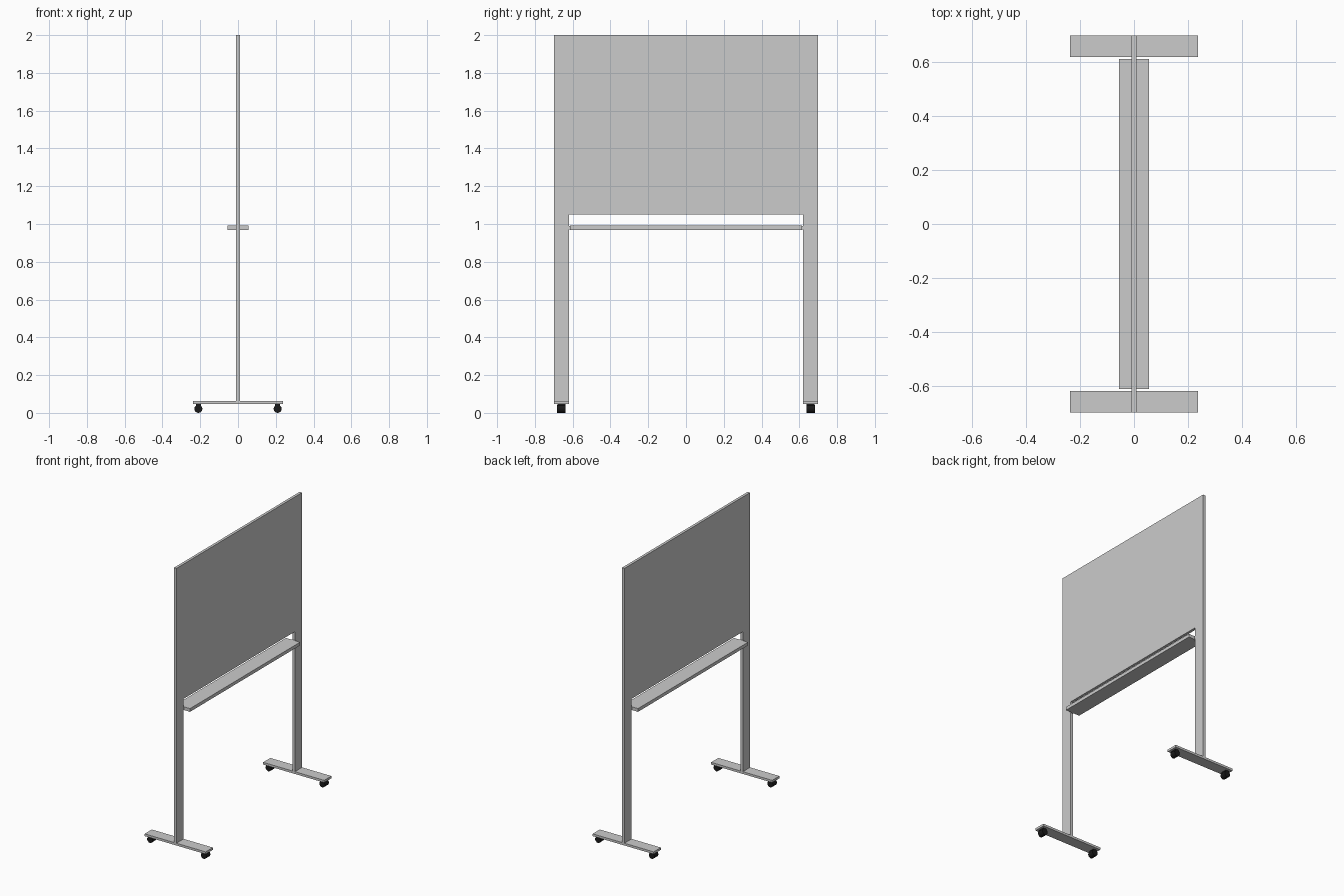
import bpy, math

if "Cube" in bpy.data.objects:
    bpy.data.objects.remove(bpy.data.objects["Cube"])


def material(name, rgb):
    m = bpy.data.materials.new(name)
    m.diffuse_color = (*rgb, 1)
    m.use_nodes = True
    m.node_tree.nodes["Principled BSDF"].inputs["Base Color"].default_value = m.diffuse_color
    return m


FRAME = material("frame_grey", (0.6, 0.6, 0.6))
BLACK = material("wheel_black", (0.01, 0.01, 0.01))
POST_Y = 0.66      # centre line of each post
THICK = 0.019      # thickness of posts and board


def box(name, x, y, z, mat=None):
    """Box from (min, max) ranges on each axis."""
    bpy.ops.mesh.primitive_cube_add(size=1, location=[sum(r) / 2 for r in (x, y, z)])
    ob = bpy.context.object
    ob.name = name
    ob.scale = [r[1] - r[0] for r in (x, y, z)]
    bpy.ops.object.transform_apply(location=False, rotation=False, scale=True)
    if mat:
        ob.data.materials.append(mat)
    return ob


slim = (-THICK / 2, THICK / 2)

# Writing board between the posts
box("board", slim, (-0.62, 0.62), (1.05, 2.0))

# Pen tray and the slim rail that joins it to the posts
box("tray", (-0.055, 0.055), (-0.613, 0.613), (0.968, 0.991), FRAME)
box("tray_rail", slim, (-0.62, 0.62), (0.97, 0.989), FRAME)

for side, s in (("left", -1), ("right", 1)):
    yc = s * POST_Y
    y = (yc - 0.04, yc + 0.04)
    # Upright and its foot
    box(f"{side}_post", slim, y, (0.063, 2.0), FRAME)
    box(f"{side}_foot", (-0.238, 0.238), y, (0.047, 0.063), FRAME)
    # Two casters under each foot
    for end, x in (("front", -0.21), ("back", 0.21)):
        box(f"{side}_{end}_caster_mount", (x - 0.013, x + 0.013),
            (yc - 0.021, yc + 0.021), (0.03, 0.047), BLACK)
        bpy.ops.mesh.primitive_cylinder_add(
            vertices=16, radius=0.0215, depth=0.044,
            location=(x, yc, 0.0215), rotation=(math.pi / 2, 0, 0))
        wheel = bpy.context.object
        wheel.name = f"{side}_{end}_caster_wheel"
        wheel.data.materials.append(BLACK)
        bpy.ops.object.shade_smooth_by_angle()
